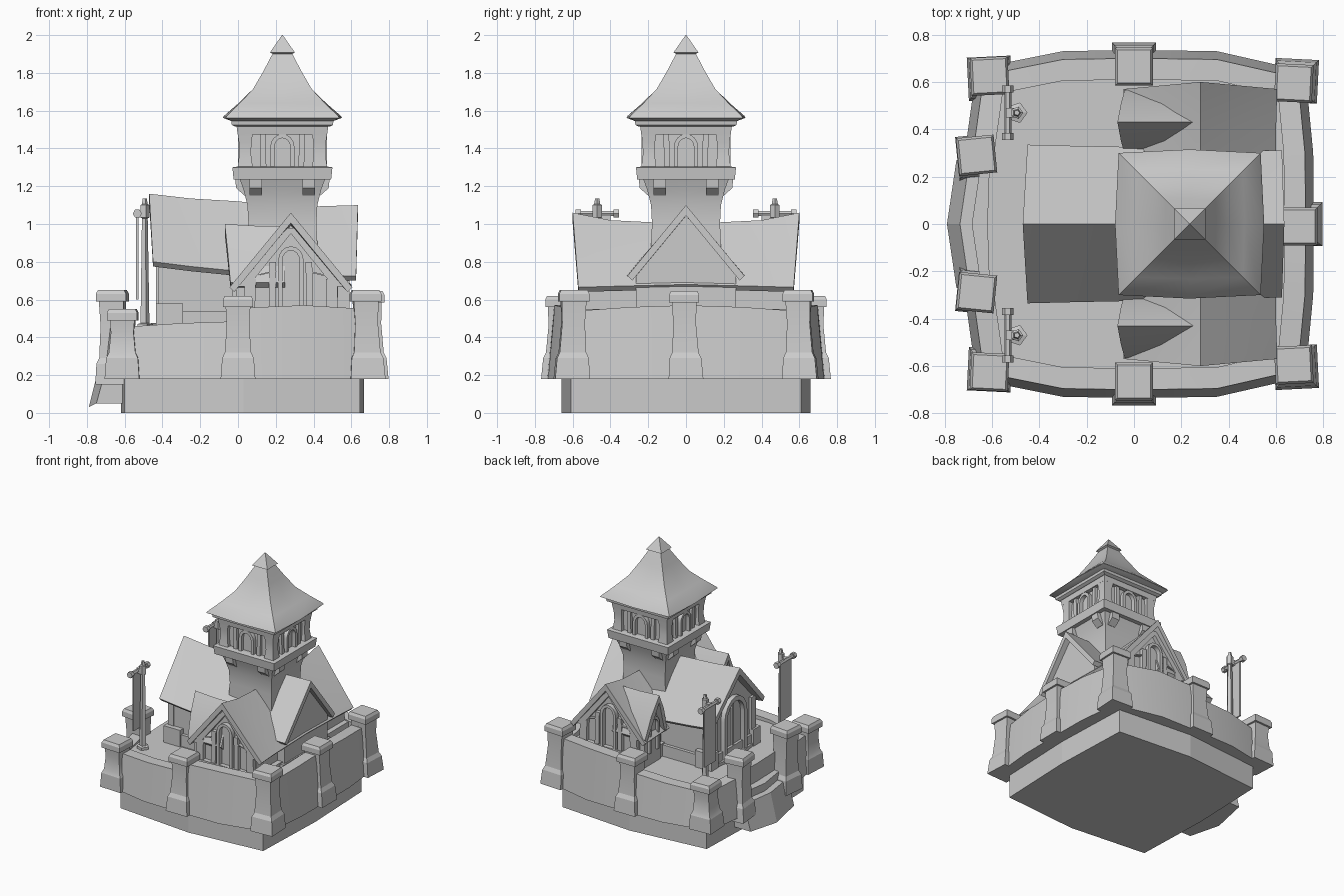
import bpy, bmesh
from math import cos, sin, pi, radians
from mathutils import Vector

if "Cube" in bpy.data.objects:
    bpy.data.objects.remove(bpy.data.objects["Cube"])


def loft(name, rings, angle=None):
    """Skin a list of equal-length closed rings and cap both ends."""
    bm = bmesh.new()
    vs = [[bm.verts.new(p) for p in r] for r in rings]
    n = len(rings[0])
    for a, b in zip(vs, vs[1:]):
        for i in range(n):
            bm.faces.new((a[i], a[(i + 1) % n], b[(i + 1) % n], b[i]))
    bm.faces.new(vs[0][::-1])
    bm.faces.new(vs[-1])
    bmesh.ops.recalc_face_normals(bm, faces=bm.faces)
    me = bpy.data.meshes.new(name)
    bm.to_mesh(me)
    bm.free()
    ob = bpy.data.objects.new(name, me)
    bpy.context.collection.objects.link(ob)
    if angle:
        bpy.context.view_layer.objects.active = ob
        ob.select_set(True)
        bpy.ops.object.shade_smooth_by_angle(angle=radians(angle))
        ob.select_set(False)
    return ob


def square(x, y, h, z, yaw=0, mid=1.0):
    """Square ring with a middle point per side, which may bow outwards."""
    pts = []
    for k in range(4):
        a = k * pi / 2 + yaw
        for u, v in ((h, -h), (h * mid, 0)):
            pts.append((x + u * cos(a) - v * sin(a), y + u * sin(a) + v * cos(a), z))
    return pts


def stack(name, x, y, prof, yaw=0, lean=(0, 0), angle=None):
    z0, z1 = prof[0][1], prof[-1][1]
    return loft(name, [square(x + lean[0] * (p[1] - z0) / (z1 - z0), y + lean[1] * (p[1] - z0) / (z1 - z0),
                              p[0], p[1], yaw, p[2] if len(p) > 2 else 1) for p in prof], angle)


def box(name, x0, x1, y0, y1, z0, z1):
    return loft(name, [[(x0, y0, z), (x1, y0, z), (x1, y1, z), (x0, y1, z)] for z in (z0, z1)])


def along(axis, s, c, u, z):
    return (s, c + u, z) if axis == 'x' else (c + u, s, z)


def roof(name, axis, c, stations, t=.055, bulge=0):
    """Gabled shell; station = eave pos, ridge pos, half width, ridge z, eave z."""
    rings = []
    for se, sr, h, r, e in stations:
        sm, m, b = (se + sr) / 2, (r + e) / 2, bulge
        ring = [(se, -h, e), (sm, -h / 2 - b, m + b), (sr, 0, r), (sm, h / 2 + b, m + b), (se, h, e),
                (se, h - .025, e - .025), (sr, 0, r - t), (se, -h + .025, e - .025)]
        rings.append([along(axis, s, c, u, z) for s, u, z in ring])
    return loft(name, rings, 40)


def gable(name, axis, c, z0, ends):
    """Pentagonal house body; end = pos, half width, wall z, apex z."""
    loft(name, [[along(axis, s, c, u, z) for u, z in ((-h, z0), (h, z0), (h, e), (0, r), (-h, e))]
                for s, h, e, r in ends])


def face_pt(o, a, u, v, w):
    return (o[0] + w * cos(a) - u * sin(a), o[1] + w * sin(a) + u * cos(a), o[2] + v)


def arch(name, o, a, half, height, band, depth):
    """Raised arch frame on a wall facing angle a; o = centre of the sill."""
    sp = height - half * 1.15
    path = [(half, 0, 1, 0)] + [(half * cos(k * pi / 8), sp + half * 1.15 * sin(k * pi / 8), cos(k * pi / 8),
            sin(k * pi / 8)) for k in range(9)] + [(-half, 0, -1, 0)]
    loft(name, [[face_pt(o, a, u + i * b * du, v + i * b * dv, w) for i, w, b in
                 ((1, 0, band), (1, depth, band), (0, depth, band), (0, 0, band))] for u, v, du, dv in path], 30)


def strut(name, o, a, u0, v0, u1, v1, wid, depth):
    """Straight timber on a wall facing angle a."""
    loft(name, [[face_pt(o, a, u + s * wid, v, w) for s, w in ((-.5, 0), (.5, 0), (.5, depth), (-.5, depth))]
                for u, v in ((u0, v0), (u1, v1))])


def wall(name, pts, nx, ny):
    """Battered rampart; pts = outer foot x, y and top z; n = outward direction."""
    loft(name, [[(x, y, .18), (x - nx * .035, y - ny * .035, z), (x - nx * .125, y - ny * .125, z),
                 (x - nx * .125, y - ny * .125, .18)] for x, y, z in pts], 20)


def pillar(name, x, y, top, foot=.18, yaw=0, lean=(0, 0)):
    stack(name + "_shaft", x, y, [(.092, foot), (.084, foot + .11), (.07, foot + .14), (.06, (foot + top) / 2 + .06),
                                  (.066, top - .05)], yaw, lean, 20)
    stack(name + "_cap", x + lean[0], y + lean[1], [(.08, top - .06), (.08, top - .02), (.07, top)], yaw)


# Foundation and courtyard floor
outline = [(-.6, -.6), (.03, -.66), (.645, -.61), (.668, 0), (.645, .61), (.03, .66), (-.6, .6), (-.62, 0)]
loft("foundation", [[(x, y, z) for x, y in outline] for z in (0, .45)])

# Ramparts and pillars, mirrored front to back
wall("rampart_right", [(.73, -.58, .54), (.757, -.3, .56), (.76, 0, .57), (.757, .3, .56), (.73, .58, .54)], 1, 0)
pillar("pillar_right", .705, 0, .645, lean=(-.01, -.01))
for s, side in ((-1, "front"), (1, "back")):
    wall("rampart_low_" + side, [(-.6, s * .67, .455), (-.3, s * .73, .475), (0, s * .735, .485)], 0, s)
    wall("rampart_high_" + side, [(0, s * .735, .555), (.35, s * .73, .57), (.68, s * .655, .55)], 0, s)
    wall("rampart_left_" + side, [(-.67, s * .62, .455), (-.715, s * .3, .475)], -1, 0)
    pillar("pillar_mid_" + side, 0, s * .675, .62, lean=(0, -s * .01))
    pillar("pillar_right_corner_" + side, .685, s * .605, .65, yaw=-s * .05, lean=(-.01, -s * .01))
    pillar("pillar_left_corner_" + side, -.61, s * .615, .55, yaw=s * .05, lean=(0, s * .01))
    pillar("pillar_stair_" + side, -.655, s * .285, .65, .15, yaw=s * .1, lean=(-.01, s * .005))
    # Banner pole with crossbar and hanging cloth
    loft("banner_pole_" + side, [[(-.495 + r * cos(k * 2 * pi / 5), s * .47 + r * sin(k * 2 * pi / 5), z)
         for k in range(5)] for r, z in ((.045, .44), (.045, .47), (.026, .475), (.017, 1.03), (.027, 1.035),
                                         (.027, 1.1), (.017, 1.105), (.012, 1.135))])
    loft("banner_bar_" + side, [[(-.533 + r * cos(k * pi / 3), s * .47 + y, 1.055 + r * sin(k * pi / 3))
         for k in range(6)] for r, y in ((.024, -.115), (.024, -.085), (.015, -.085), (.015, .085),
                                         (.024, .085), (.024, .115))])
    box("banner_bracket_" + side, -.54, -.49, s * .47 - .02, s * .47 + .02, 1.035, 1.075)
    box("banner_cloth_" + side, -.54, -.528, s * .47 - .07, s * .47 + .07, .6, 1.055)

# Bowed stairs on the left
for i, (xf, zt) in enumerate(((-.735, .25), (-.685, .31), (-.61, .37), (-.54, .42), (-.46, .475))):
    half, foot = .27, (.055, .03) if i == 0 else (0, .2)
    loft("stair_%d" % i, [[(xf - d + .04, -half, z + up), (xf - d, 0, z), (xf - d + .04, half, z + up),
                           (-.36, half, z + up), (-.36, -half, z + up)]
                          for d, z, up in ((foot[0], foot[1], .02 if i == 0 else 0), (0, zt, 0))])

# Hall, cross wing and plinths
box("plinth_hall", -.42, .6, -.29, .29, .44, .54)
box("plinth_wing", .0, .57, -.57, .57, .44, .55)
gable("hall_body", 'x', 0, .45, [(-.4, .265, .82, 1.12), (.59, .265, .73, 1.06)])
roof("hall_roof", 'x', 0, [(-.45, -.47, .335, 1.16, .8), (-.25, -.25, .33, 1.135, .775), (0, 0, .325, 1.12, .75),
                           (.3, .3, .315, 1.09, .73), (.625, .635, .31, 1.1, .725)])
gable("wing_body", 'y', .28, .45, [(-.535, .25, .71, 1.0), (.535, .25, .71, 1.0)])
roof("wing_roof", 'y', .28, [(-.57, -.6, .325, 1.06, .665), (-.4, -.4, .32, 1.02, .67), (0, 0, .32, 1.0, .68),
                             (.4, .4, .32, 1.02, .67), (.57, .6, .325, 1.06, .665)])

for s, side in ((-1, "front"), (1, "back")):
    # Side dormers
    gable("dormer_body_" + side, 'x', s * .43, .45, [(-.01, .1, .72, .95), (.2, .1, .72, .95)])
    roof("dormer_roof_" + side, 'x', s * .43, [(-.04, -.07, .135, 1.0, .69), (.1, .1, .135, .99, .69),
                                               (.25, .25, .135, .99, .69)], bulge=.012)
    arch("dormer_window_" + side, (-.01, s * .43, .55), pi, .04, .25, .02, .02)
    # Gable window and timbers
    o, a = (.28, s * .535, .55), s * pi / 2
    arch("gable_window_" + side, o, a, .045, .31, .022, .035)
    for m in (-1, 1):
        strut("gable_post_%s_%d" % (side, m), o, a, m * .22, 0, m * .215, .16, .06, .03)
        strut("gable_inner_post_%s_%d" % (side, m), o, a, m * .1, 0, m * .095, .25, .035, .03)
        strut("gable_brace_%s_%d" % (side, m), o, a, m * .21, .17, m * .09, .2, .03, .025)
        strut("gable_rafter_%s_%d" % (side, m), o, a, m * .25, .12, 0, .43, .05, .03)
    # Entrance buttresses
    box("entrance_buttress_" + side, -.435, -.29, s * .26 - .045, s * .26 + .045, .44, .58)
    box("entrance_post_" + side, -.42, -.37, s * .24 - .03, s * .24 + .03, .58, .83)

# Entrance door
o = (-.4, 0, .47)
arch("door_frame", o, pi, .105, .42, .035, .035)
strut("door_centre_plank", o, pi, 0, 0, 0, .4, .02, .012)

# Tower
tx = .235
stack("tower_shaft", tx, 0, [(.2, .6), (.18, 1.0), (.185, 1.1), (.205, 1.18), (.225, 1.235)], angle=30)
stack("tower_balcony", tx, 0, [(.258, 1.235), (.265, 1.3), (.23, 1.305)])
stack("belfry_core", tx, 0, [(.205, 1.3), (.205, 1.52)])
stack("belfry_band", tx, 0, [(.237, 1.475), (.243, 1.52)])
stack("belfry_cornice", tx, 0, [(.25, 1.515), (.268, 1.525), (.272, 1.56)])
for k in range(4):
    a = k * pi / 2
    c = (tx + .205 * cos(a), .205 * sin(a), 1.3)
    arch("belfry_arch_%d" % k, c, a, .042, .155, .022, .03)
    for m in (-1, 1):
        strut("belfry_side_post_%d_%d" % (k, m), c, a, m * .1, 0, m * .105, .19, .03, .022)
        b = (tx, 0, 0)
        loft("balcony_bracket_%d_%d" % (k, m), [[face_pt(b, a, m * .14 + u, v, w) for v, w in
             ((1.24, .17), (1.24, .25), (1.19, .245), (1.15, .2), (1.15, .17))] for u in (-.033, .033)])
    dx, dy = ((1, 1), (-1, 1), (-1, -1), (1, -1))[k]
    stack("belfry_corner_post_%d" % k, tx + dx * .197, dy * .197,
          [(.04, 1.3), (.031, 1.37), (.033, 1.43), (.046, 1.52)], angle=30)

# Spire and its cap
stack("spire", tx, 0, [(.27, 1.545), (.3, 1.562, 1.05), (.295, 1.572, 1.05), (.225, 1.64, 1.03), (.155, 1.715),
                       (.1, 1.81), (.045, 1.915)], angle=35)
stack("spire_cap", tx, 0, [(.05, 1.9), (.066, 1.908), (.002, 2.0)])
